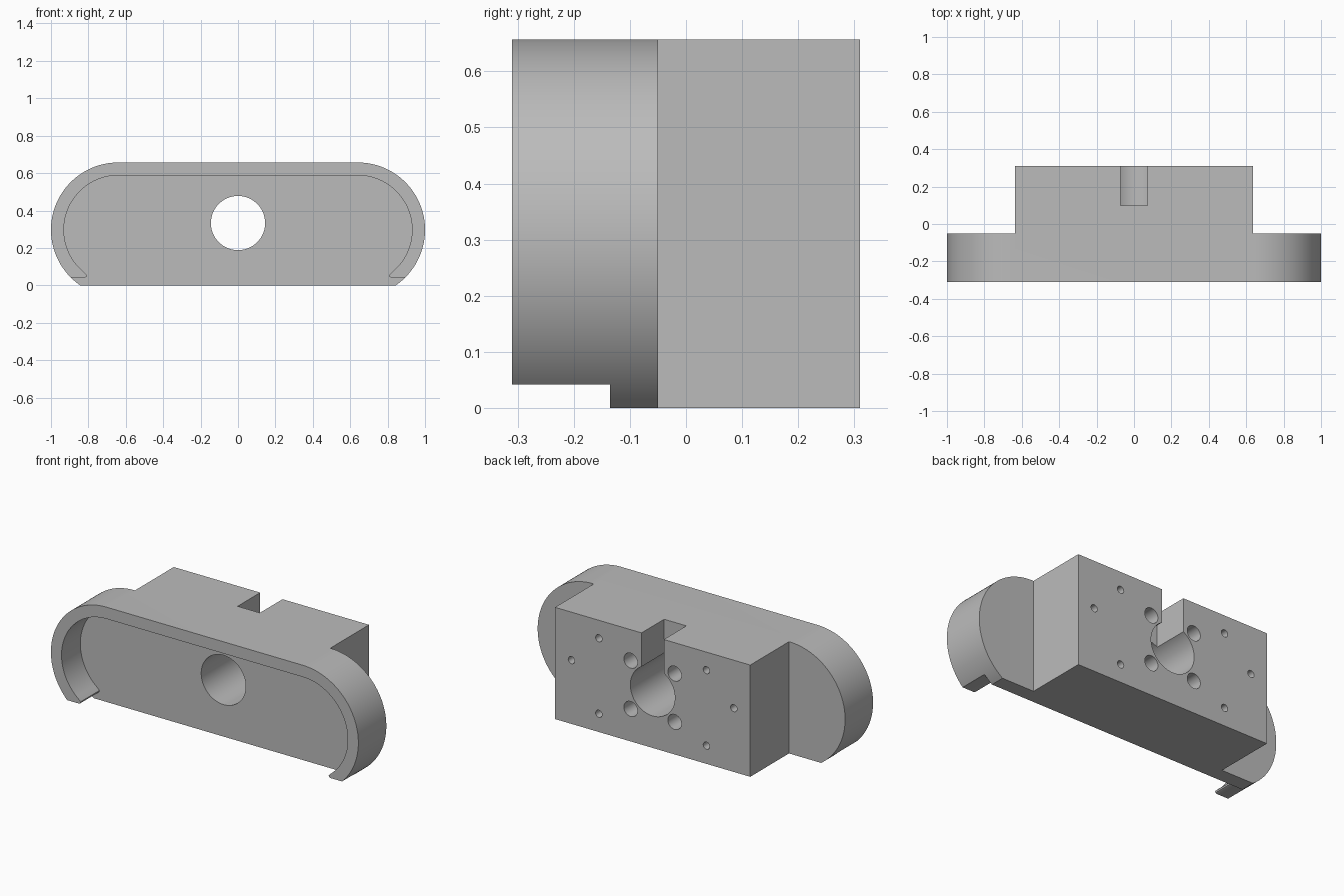
import bpy, bmesh, math

cube = bpy.data.objects.get("Cube")
if cube:
    bpy.data.objects.remove(cube, do_unlink=True)

grey = bpy.data.materials.new("plain_grey")
grey.use_nodes = True
colour = (0.5, 0.5, 0.5, 1)
grey.diffuse_color = colour
grey.node_tree.nodes["Principled BSDF"].inputs["Base Color"].default_value = colour

HEIGHT, CX, CZ = 0.657, 0.64, 0.297      # overall height, centre of end arcs
R_OUT, R_IN = 0.36, 0.291                # outer and inner end radii
BORE_Z = 0.333


def extrude(name, profile, y0, y1):
    """Prism from an (x, z) outline between two y planes."""
    bm = bmesh.new()
    face = bm.faces.new([bm.verts.new((x, y0, z)) for x, z in profile])
    new = bmesh.ops.extrude_face_region(bm, geom=[face])["geom"]
    moved = [v for v in new if isinstance(v, bmesh.types.BMVert)]
    bmesh.ops.translate(bm, verts=moved, vec=(0, y1 - y0, 0))
    bmesh.ops.recalc_face_normals(bm, faces=bm.faces)
    mesh = bpy.data.meshes.new(name)
    bm.to_mesh(mesh)
    bm.free()
    mesh.materials.append(grey)
    obj = bpy.data.objects.new(name, mesh)
    bpy.context.collection.objects.link(obj)
    return obj


def box(x, z0, z1):
    return [(-x, z0), (x, z0), (x, z1), (-x, z1)]


def arc(cx, cz, r, a0, a1, n):
    angles = [a0 + (a1 - a0) * i / n for i in range(n + 1)]
    return [(cx + r * math.cos(a), cz + r * math.sin(a)) for a in angles]


def mirrored(half):
    return half + [(-x, z) for x, z in reversed(half)]


def combine(target, tool, operation):
    mod = target.modifiers.new(operation, "BOOLEAN")
    mod.operation, mod.solver, mod.object = operation, "EXACT", tool
    bpy.context.view_layer.objects.active = target
    bpy.ops.object.modifier_apply(modifier=mod.name)
    bpy.data.objects.remove(tool, do_unlink=True)


# Rounded front housing, cut flat along the bottom
low = -math.asin(CZ / R_OUT)
body = extrude("mount_body", mirrored(arc(CX, CZ, R_OUT, low, math.pi / 2, 48)),
               -0.31, -0.05)

# Rear block
combine(body, extrude("rear_block", box(0.635, 0, HEIGHT), -0.1, 0.31), "UNION")

# Front recess, open at the bottom, leaving a rim with rounded tips
start = -math.asin((CZ - 0.07) / R_IN)
tip = [(1.1, -0.1), (1.1, 0.042), (0.818, 0.042), (0.809, 0.046), (0.807, 0.055)]
recess = mirrored(tip + arc(CX, CZ, R_IN, start, math.pi / 2, 48))
combine(body, extrude("recess_cutter", recess, -0.4, -0.135), "DIFFERENCE")

# Central bore and the slot above it
combine(body, extrude("bore_cutter", arc(0, BORE_Z, 0.145, 0, math.tau, 64)[:-1],
                      -0.4, 0.4), "DIFFERENCE")
combine(body, extrude("slot_cutter", box(0.0725, BORE_Z, 0.8), 0.1, 0.4), "DIFFERENCE")

# Blind screw holes in the back face
holes = []
for side in (-1, 1):
    holes += [(side * 0.143, BORE_Z + dz, 0.044) for dz in (-0.142, 0.142)]
    holes += [(side * 0.35, z, 0.021) for z in (0.107, 0.551)]
    holes.append((side * 0.528, 0.375, 0.021))
for x, z, r in holes:
    combine(body, extrude("screw_cutter", arc(x, z, r, 0, math.tau, 32)[:-1],
                          0.16, 0.4), "DIFFERENCE")

# Smooth curved walls, sharp edges kept
bpy.ops.object.select_all(action="DESELECT")
body.select_set(True)
bpy.context.view_layer.objects.active = body
bpy.ops.object.shade_smooth_by_angle(angle=math.radians(30))
